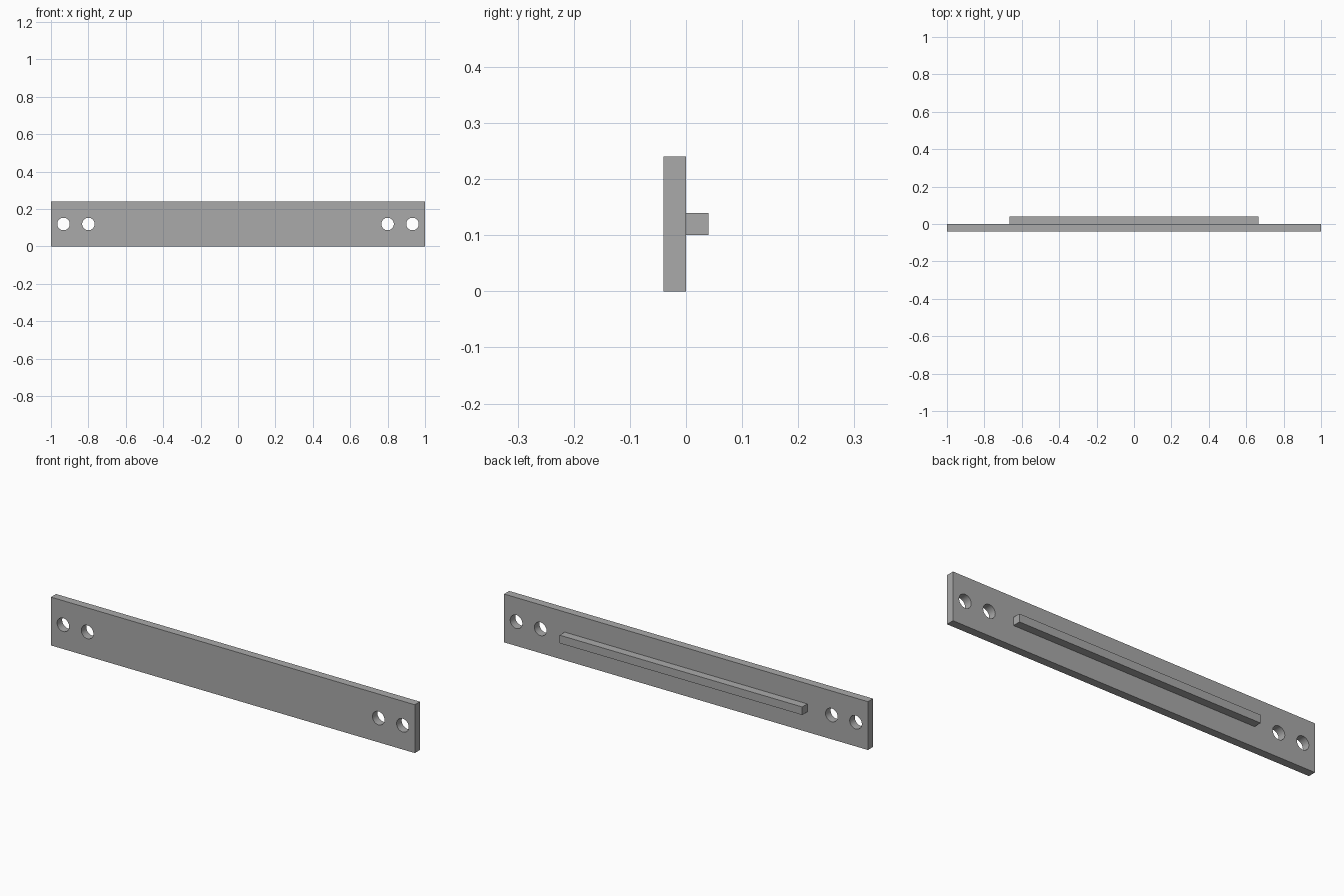
import bpy
import math

cube = bpy.data.objects.get("Cube")
if cube:
    bpy.data.objects.remove(cube, do_unlink=True)

HEIGHT, THICK = 0.24, 0.04
MID = HEIGHT / 2

# Single grey finish
grey = bpy.data.materials.new("plain_grey")
grey.use_nodes = True
colour = (0.4, 0.4, 0.4, 1)
grey.diffuse_color = colour
grey.node_tree.nodes["Principled BSDF"].inputs["Base Color"].default_value = colour


def box(name, size, centre):
    bpy.ops.mesh.primitive_cube_add(size=1, location=centre)
    obj = bpy.context.object
    obj.name = name
    obj.scale = size
    bpy.ops.object.transform_apply(location=False, rotation=False, scale=True)
    obj.data.materials.append(grey)
    return obj


# Mounting plate and the rib along its back
plate = box("mounting_plate", (2, THICK, HEIGHT), (0, -THICK / 2, MID))
box("back_rib", (1.333, THICK, 0.04), (0, THICK / 2, MID))

# Two screw holes through each end
for side, label in ((1, "left"), (-1, "right")):
    for x, place in ((0.8, "inner"), (0.933, "outer")):
        bpy.ops.mesh.primitive_cylinder_add(
            vertices=48, radius=0.0333, depth=THICK * 3,
            location=(side * x, -THICK / 2, MID), rotation=(math.pi / 2, 0, 0))
        cutter = bpy.context.object
        cutter.name = f"{label}_{place}_hole_cutter"
        cutter.data.materials.append(grey)
        cutter.hide_render = True
        cutter.hide_set(True)
        hole = plate.modifiers.new(f"{label}_{place}_hole", "BOOLEAN")
        hole.operation = "DIFFERENCE"
        hole.solver = "EXACT"
        hole.object = cutter

# Smooth hole walls, crisp plate edges
bpy.ops.object.select_all(action="DESELECT")
plate.select_set(True)
bpy.context.view_layer.objects.active = plate
for modifier in list(plate.modifiers):
    bpy.ops.object.modifier_apply(modifier=modifier.name)
for obj in [o for o in bpy.data.objects if o.name.endswith("_hole_cutter")]:
    bpy.data.objects.remove(obj, do_unlink=True)
bpy.ops.object.shade_smooth_by_angle(angle=math.radians(30))
